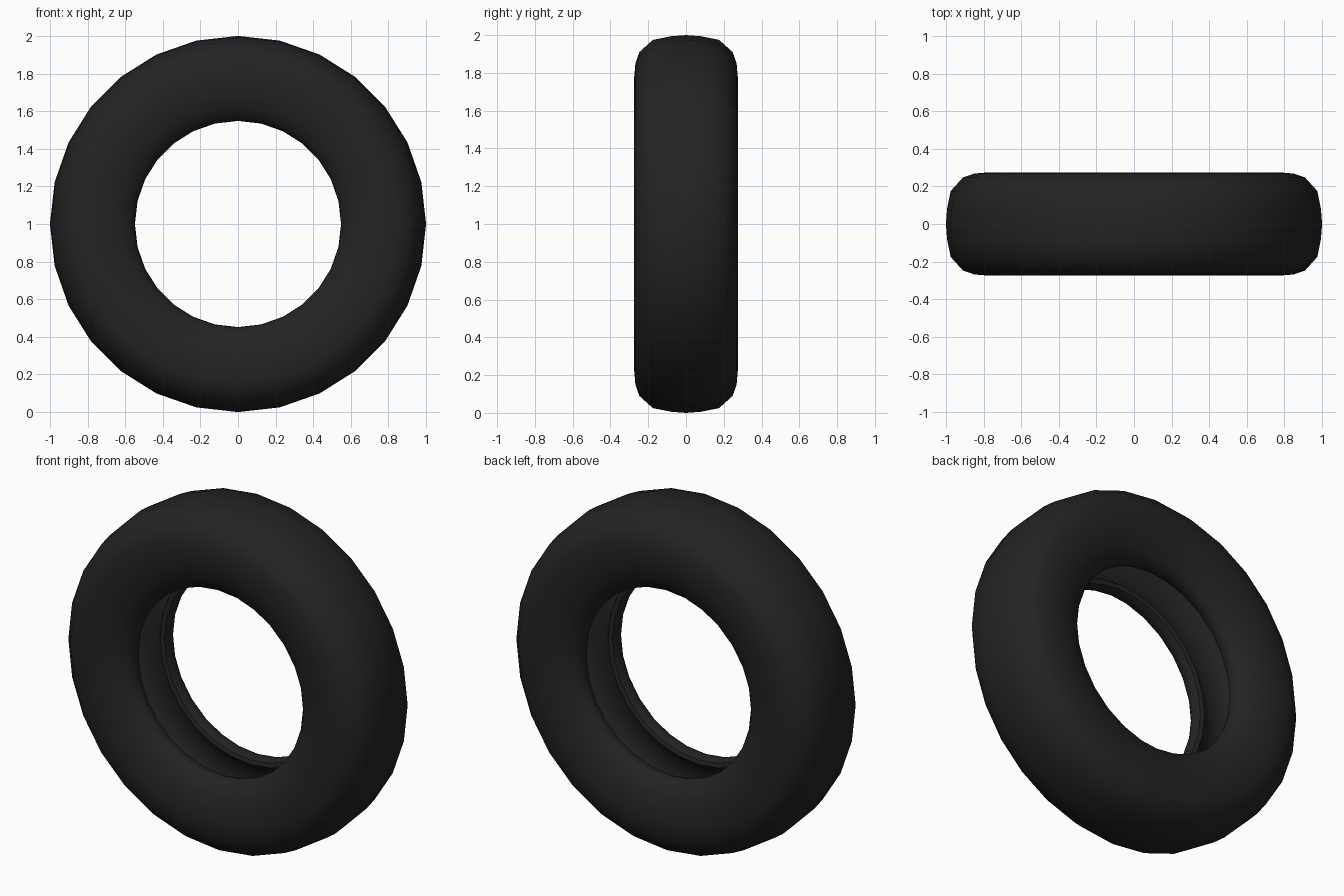
import bpy, bmesh, math

if "Cube" in bpy.data.objects:
    bpy.data.objects.remove(bpy.data.objects["Cube"])

SEGMENTS = 28

# Half cross-section as (radius, width): tread, shoulder, sidewall, bead, hollow inside
half = [(1.0, 0.0), (0.994, 0.08), (0.975, 0.175), (0.91, 0.247), (0.85, 0.268),
        (0.78, 0.274), (0.70, 0.268), (0.63, 0.247), (0.575, 0.215), (0.55, 0.185),
        (0.548, 0.15), (0.56, 0.12), (0.585, 0.115), (0.605, 0.14),
        (0.65, 0.195), (0.72, 0.225), (0.81, 0.228), (0.88, 0.20), (0.93, 0.13), (0.95, 0.0)]
# Mirror the half into one closed loop
profile = half + [(r, -w) for r, w in reversed(half[1:-1])]

# Sweep the cross-section around the wheel axis
bm = bmesh.new()
rings = []
for i in range(SEGMENTS):
    a = 2 * math.pi * i / SEGMENTS
    rings.append([bm.verts.new((r * math.cos(a), w, 1 + r * math.sin(a))) for r, w in profile])
n = len(profile)
for i in range(SEGMENTS):
    p, q = rings[i], rings[(i + 1) % SEGMENTS]
    for j in range(n):
        k = (j + 1) % n
        bm.faces.new((p[j], p[k], q[k], q[j]))
bmesh.ops.recalc_face_normals(bm, faces=bm.faces)

mesh = bpy.data.meshes.new("tyre")
bm.to_mesh(mesh)
bm.free()
tyre = bpy.data.objects.new("tyre", mesh)
bpy.context.collection.objects.link(tyre)

# Black rubber
rubber = bpy.data.materials.new("black rubber")
rubber.diffuse_color = (0.017, 0.017, 0.017, 1)
rubber.use_nodes = True
rubber.node_tree.nodes["Principled BSDF"].inputs["Base Color"].default_value = rubber.diffuse_color
mesh.materials.append(rubber)

# Smooth shading with crisp bead edges
bpy.context.view_layer.objects.active = tyre
tyre.select_set(True)
bpy.ops.object.shade_smooth_by_angle(angle=math.radians(45))
